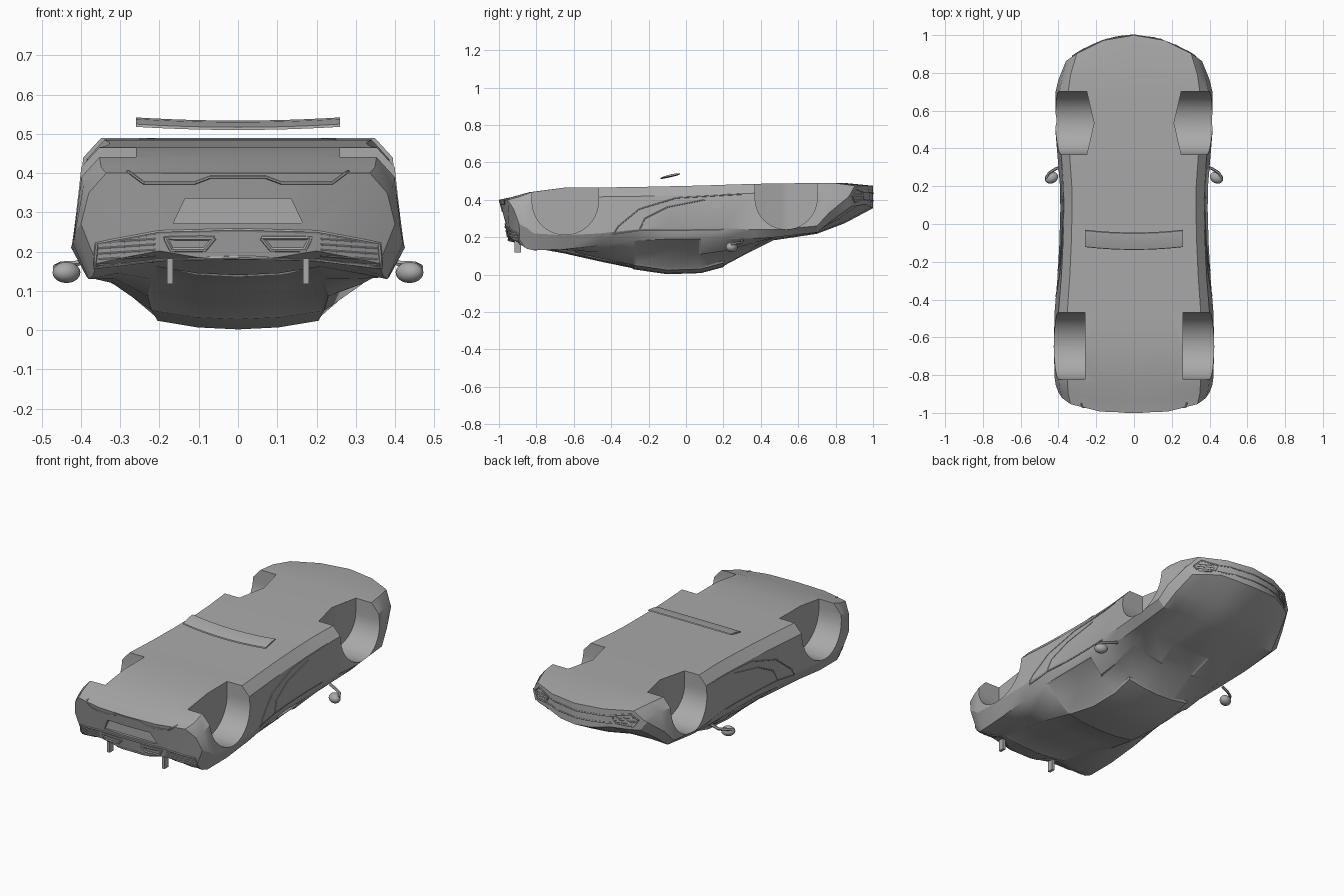
import bpy, bmesh, math
from mathutils import Vector
from mathutils.bvhtree import BVHTree

cube = bpy.data.objects.get("Cube")
if cube:
    bpy.data.objects.remove(cube, do_unlink=True)

# Single paint colour
paint = bpy.data.materials.new("plain grey")
paint.use_nodes = True
grey = (0.4, 0.4, 0.4, 1)
paint.diffuse_color = grey
paint.node_tree.nodes["Principled BSDF"].inputs["Base Color"].default_value = grey


def activate(obj):
    bpy.ops.object.select_all(action='DESELECT')
    obj.select_set(True)
    bpy.context.view_layer.objects.active = obj


def finish(obj, angle=30):
    if not obj.data.materials:
        obj.data.materials.append(paint)
    activate(obj)
    bpy.ops.object.shade_smooth_by_angle(angle=math.radians(angle))
    return obj


def from_bmesh(name, bm):
    mesh = bpy.data.meshes.new(name)
    bm.to_mesh(mesh)
    bm.free()
    mesh.materials.append(paint)
    obj = bpy.data.objects.new(name, mesh)
    bpy.context.scene.collection.objects.link(obj)
    return obj


def loft(rings):
    """Skin closed rings; each ring is a lower row then the reversed upper row."""
    bm = bmesh.new()
    rows = [[bm.verts.new(p) for p in ring] for ring in rings]
    n = len(rows[0])
    for a, b in zip(rows, rows[1:]):
        for i in range(n):
            j = (i + 1) % n
            bm.faces.new((a[i], a[j], b[j], b[i]))
    for row in (rows[0], rows[-1]):
        for i in range(n // 2 - 1):
            bm.faces.new((row[i], row[i + 1], row[n - 2 - i], row[n - 1 - i]))
    bmesh.ops.recalc_face_normals(bm, faces=bm.faces)
    return bm


def cut(obj, cutter):
    mod = obj.modifiers.new("cut", 'BOOLEAN')
    mod.operation = 'DIFFERENCE'
    mod.solver = 'EXACT'
    mod.object = cutter
    activate(obj)
    bpy.ops.object.modifier_apply(modifier=mod.name)
    bpy.data.objects.remove(cutter, do_unlink=True)


# Body stations: y, half width, floor z, waist z, belt x, belt z, roof x, roof z
stations = [
    (-1, .4, .4, .27, .36, .17, .2, .18),
    (-.93, .415, .415, .25, .37, .138, .2, .165),
    (-.84, .42, .44, .22, .38, .13, .21, .14),
    (-.65, .425, .465, .21, .385, .135, .22, .108),
    (-.46, .42, .466, .22, .385, .155, .23, .065),
    (-.28, .405, .468, .24, .38, .18, .22, .028),
    (-.1, .395, .472, .25, .37, .19, .205, .002),
    (.08, .39, .476, .25, .37, .19, .2, .008),
    (.2, .392, .48, .25, .37, .19, .2, .04),
    (.36, .405, .485, .24, .37, .193, .22, .125),
    (.48, .415, .487, .24, .375, .2, .25, .185),
    (.7, .415, .49, .26, .375, .225, .22, .218),
    (.85, .4, .49, .33, .36, .29, .2, .275),
    (1, .36, .475, .41, .33, .365, .19, .355)]


def swept(x, y, z):
    """Round the two ends in plan and rake the low edge of the -y end."""
    if y > .7:
        y -= (y - .7) / .3 * .17 * (x / .4) ** 2
    elif y < -.8:
        t = (-.8 - y) / .2
        y += t * (.09 * abs(x / .42) ** 3 + .07 * max(0, .4 - z) / .3)
    return (x, y, z)


def body_ring(y, w, floor, waist, bx, bz, rx, rz):
    low = [(bx, bz), ((bx + rx) / 2 + .012, (bz + rz + .02) / 2),
           (rx, rz + .022), (rx / 2, rz + .005)]
    high = [(w, waist), (w * .95, floor - .05), (w * .84, floor), (w * .45, floor)]

    def row(half, mid):
        return [(-x, z) for x, z in half] + [(0, mid)] + half[::-1]
    return [swept(x, y, z) for x, z in row(low, rz) + row(high, floor)[::-1]]


bm = loft([body_ring(*s) for s in stations])


# Shallow inset windows: both sides, windscreen and back glass
def is_glass(f):
    c, n = f.calc_center_median(), f.normal
    side = abs(n.x) > .35 and -.3 < c.y < .36 and .05 < c.z < .15
    screen = abs(c.x) < .17 and (.2 < c.y < .48 or -.84 < c.y < -.3)
    return c.z < .2 and (side or (screen and n.z < -.3))


glass = [f for f in bm.faces if is_glass(f)]
bmesh.ops.inset_region(bm, faces=glass, thickness=.01, depth=-.005, use_even_offset=True)
body = from_bmesh("car_body", bm)


# Wheel wells, cut as U shaped prisms open through the floor
def wheel_well(side, yc, zc, r, inner, bulge):
    steps = [-math.cos(math.pi * i / 20) for i in range(21)]
    bottom = [(yc + r * c, zc - r * math.sqrt(max(0, 1 - c * c))) for c in steps]
    top = [(y, .6) for y, _ in bottom][::-1]
    outline = bottom + top
    inside = [(side * (inner - bulge * (1 - abs(y - yc) / r)), y, z) for y, z in outline]
    outside = [(side * .6, y, z) for y, z in outline]
    return from_bmesh("well_cutter", loft([inside, outside]))


for s in (1, -1):
    cut(body, wheel_well(s, -.646, .39, .177, .26, 0))
    cut(body, wheel_well(s, .535, .408, .166, .25, .038))

# Plate recess in the -y end
plate_outline = [(-.165, .272), (.165, .272), (.135, .335), (-.135, .335)]
recess = loft([[(x, y, z) for x, z in plate_outline] for y in (-1.2, -.955)])
cut(body, from_bmesh("recess_cutter", recess))
finish(body, 28)

# Surface projection, used by all trim
bm = bmesh.new()
bm.from_mesh(body.data)
surface = BVHTree.FromBMesh(bm)
bm.free()


def project(direction, u, z, lift):
    d = Vector(direction)
    start = (Vector((u, 0, z)) if d.y else Vector((0, u, z))) - d * 2
    hit, normal, _, _ = surface.ray_cast(start, d)
    if hit is None:
        hit, normal, _, _ = surface.find_nearest(start + d)
    return hit + normal * lift


def resample(points, per=6):
    out = []
    for a, b in zip(points, points[1:]):
        for i in range(per):
            out.append(Vector(a).lerp(Vector(b), i / per))
    return out + [Vector(points[-1])]


def tube(name, points, radius):
    curve = bpy.data.curves.new(name, 'CURVE')
    curve.dimensions = '3D'
    curve.bevel_depth = radius
    curve.bevel_resolution = 1
    curve.use_fill_caps = True
    spline = curve.splines.new('POLY')
    spline.points.add(len(points) - 1)
    for sp, p in zip(spline.points, points):
        sp.co = (*p, 1)
    obj = bpy.data.objects.new(name, curve)
    bpy.context.scene.collection.objects.link(obj)
    activate(obj)
    bpy.ops.object.convert(target='MESH')
    return finish(bpy.context.object, 50)


def trim(name, direction, points, radius=.004):
    pts = [project(direction, p.x, p.y, 0) for p in resample(points)]
    return tube(name, pts, radius)


BACK, FRONT = (0, 1, 0), (0, -1, 0)

# Centre tongue above the plate
tongue = [(.28, .405), (.24, .375), (.11, .375), (.07, .39)]
trim("bumper_lip", BACK, tongue + [(-x, z) for x, z in tongue[::-1]])

for s, tag in ((1, "left"), (-1, "right")):
    # Lamp clusters and outlets on the -y end
    cluster = [(0, .255), (.2, .25), (.36, .22), (.365, .16), (.2, .18), (0, .185)]
    trim(tag + "_lamp_frame", BACK, [(s * x, z) for x, z in cluster], .005)
    for i in range(5):
        z = .17 + i * .014
        trim(f"{tag}_lamp_slat_{i}", BACK, [(s * .21, z + .006), (s * .355, z - .004)], .003)
    outlet = [(.06, .235), (.085, .205), (.17, .205), (.185, .235), (.06, .235)]
    trim(tag + "_outlet", BACK, [(s * x, z) for x, z in outlet], .006)

    # Lamp clusters on the +y end
    lamp = [(.2, .44), (.29, .455), (.325, .42), (.3, .385), (.22, .4), (.2, .44)]
    trim(tag + "_headlamp", FRONT, [(s * x, z) for x, z in lamp], .005)
    for i in range(3):
        z = .405 + i * .013
        trim(f"{tag}_headlamp_slat_{i}", FRONT, [(s * .22, z), (s * .31, z)], .003)

    # Sweeping side scoop
    inward = (-s, 0, 0)
    scoop = [(-.39, .215), (-.36, .26), (-.25, .35), (-.05, .41), (.3, .43)]
    vent = [(-.39, .215), (-.25, .235), (-.1, .235), (.2, .24)]
    inner = [(-.25, .235), (-.22, .3), (-.1, .36), (.1, .4)]
    for label, line in (("scoop", scoop), ("vent", vent), ("scoop_inner", inner)):
        trim(f"{tag}_{label}_line", inward, line, .003)

    # Door mirror: arm and pod
    arm = [(.37, .3, .185), (.41, .295, .17), (.45, .27, .168), (.465, .24, .16)]
    tube(tag + "_mirror_arm", [(s * x, y, z) for x, y, z in arm], .008)
    bpy.ops.mesh.primitive_uv_sphere_add(segments=16, ring_count=10,
                                         location=(s * .437, .245, .147))
    pod = bpy.context.object
    pod.name = tag + "_mirror_pod"
    pod.scale = (.037, .03, .027)
    pod.rotation_euler.z = s * -.5
    finish(pod)

    # Wing stand hanging from the deck
    bpy.ops.mesh.primitive_cube_add(size=1, location=(s * .173, -.9, .15))
    stand = bpy.context.object
    stand.name = tag + "_wing_stand"
    stand.scale = (.016, .035, .065)
    finish(stand)

# Band joining the +y lamps
for z in (.44, .4):
    trim("nose_band", FRONT, [(-.21, z), (0, z - .005), (.21, z)])

# Loose wing blade floating over the floor
section = [(-.137, .51), (-.09, .519), (-.045, .53), (-.05, .534), (-.09, .53), (-.135, .517)]
blade = []
for i in range(13):
    t = i / 6 - 1
    blade.append([(t * .26, y + .015 * t * t, z + .008 * t * t) for y, z in section])
finish(from_bmesh("wing_blade", loft(blade)))
